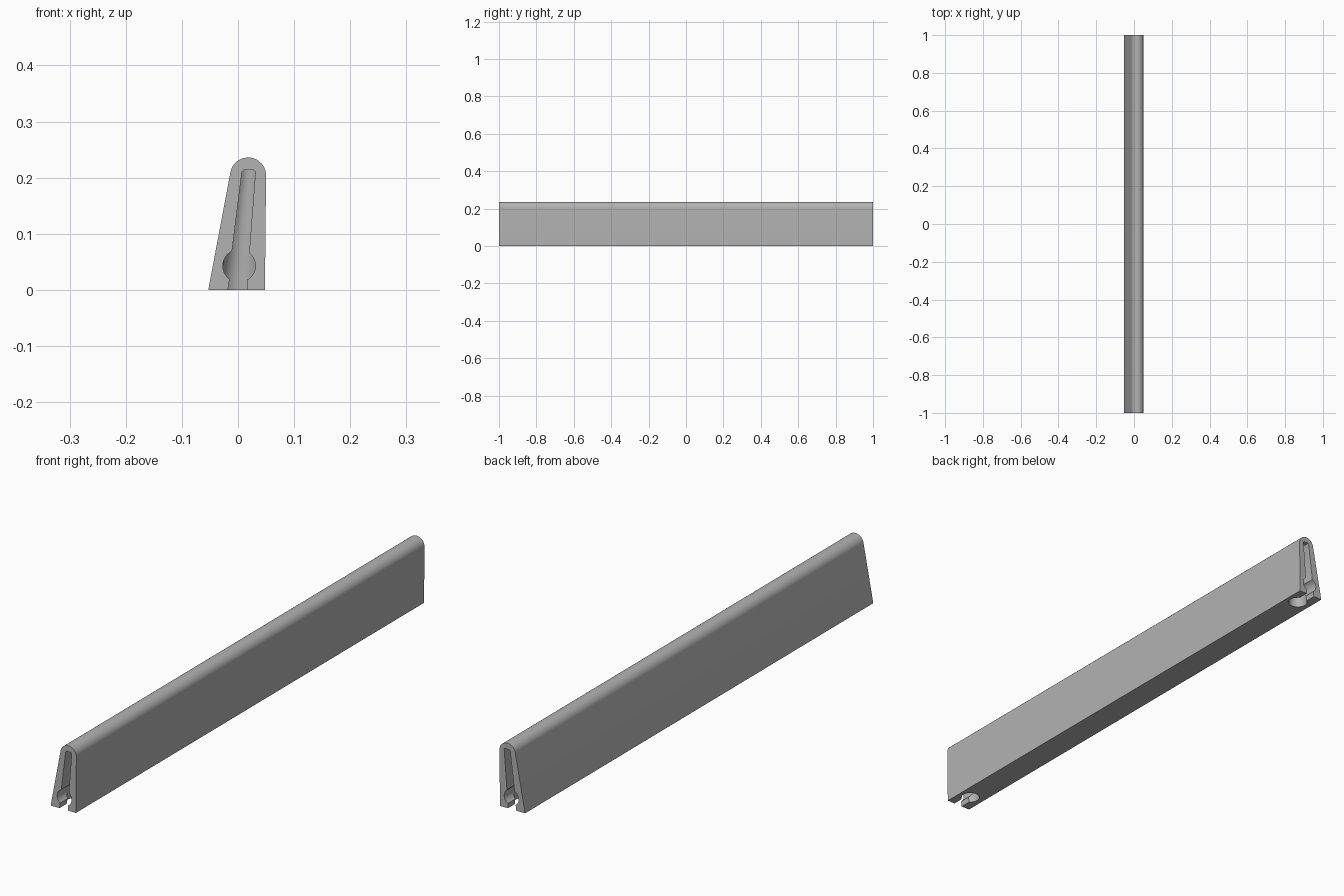
import bpy, bmesh
from math import cos, sin, radians, pi
from mathutils import Matrix, Vector

old = bpy.data.objects.get("Cube")
if old:
    bpy.data.objects.remove(old, do_unlink=True)

grey = bpy.data.materials.new("plain_grey")
grey.use_nodes = True
colour = (0.45, 0.45, 0.45, 1)
grey.diffuse_color = colour
grey.node_tree.nodes["Principled BSDF"].inputs["Base Color"].default_value = colour


def finish(name, bm):
    bmesh.ops.recalc_face_normals(bm, faces=bm.faces[:])
    mesh = bpy.data.meshes.new(name)
    bm.to_mesh(mesh)
    bm.free()
    mesh.materials.append(grey)
    obj = bpy.data.objects.new(name, mesh)
    bpy.context.collection.objects.link(obj)
    return obj


def extrude(name, profile, y0, y1):
    """Extrude an (x, z) outline from y0 to y1."""
    bm = bmesh.new()
    face = bm.faces.new([bm.verts.new((x, y0, z)) for x, z in profile])
    moved = bmesh.ops.extrude_face_region(bm, geom=[face])["geom"]
    bmesh.ops.translate(bm, vec=(0, y1 - y0, 0),
                        verts=[v for v in moved if isinstance(v, bmesh.types.BMVert)])
    return finish(name, bm)


def arc(cx, cz, r, start, end, n):
    angles = [radians(start + (end - start) * i / n) for i in range(n + 1)]
    return [(cx + r * cos(a), cz + r * sin(a)) for a in angles]


def cut(body, cutter):
    mod = body.modifiers.new(cutter.name, 'BOOLEAN')
    mod.operation, mod.solver, mod.object = 'DIFFERENCE', 'EXACT', cutter
    bpy.context.view_layer.objects.active = body
    bpy.ops.object.modifier_apply(modifier=mod.name)
    bpy.data.objects.remove(cutter, do_unlink=True)


# Wedge-shaped bar with a rounded top
outline = [(-0.053, 0), (0.048, 0)] + arc(0.018, 0.204, 0.032, 0, 170, 28)
bar = extrude("wedge_bar", outline, -1, 1)

# Keyhole-shaped slot outline: neck, round channel, tapering upper slot
slot = ([(-0.021, -0.02), (0.016, -0.02), (0.016, 0.018)]
        + arc(0.002, 0.043, 0.029, -52, 52, 14)
        + [(0.031, 0.21), (0.028, 0.214), (0.010, 0.214), (0.007, 0.21)]
        + arc(0.002, 0.043, 0.029, 116, 234, 14))

for side in (-1, 1):
    # Slot opening in the end face
    cut(bar, extrude("slot_cutter", slot, side * 1.02, side * 0.93))
    # Tapered round well at the inner end of the slot
    bottom, top = Vector((-0.002, side * 0.93, -0.02)), Vector((0.019, side * 0.93, 0.214))
    bm = bmesh.new()
    bmesh.ops.create_cone(bm, cap_ends=True, segments=48, radius1=0.035, radius2=0.017,
                          depth=top.z - bottom.z)
    lean = Matrix.Identity(4)
    lean[0][2] = (top.x - bottom.x) / (top.z - bottom.z)
    bm.transform(Matrix.Translation((bottom + top) / 2) @ lean)
    cut(bar, finish("well_cutter", bm))

# Smooth rounded surfaces, sharp edges
bpy.ops.object.select_all(action='DESELECT')
bar.select_set(True)
bpy.context.view_layer.objects.active = bar
bpy.ops.object.shade_smooth_by_angle(angle=radians(30))
